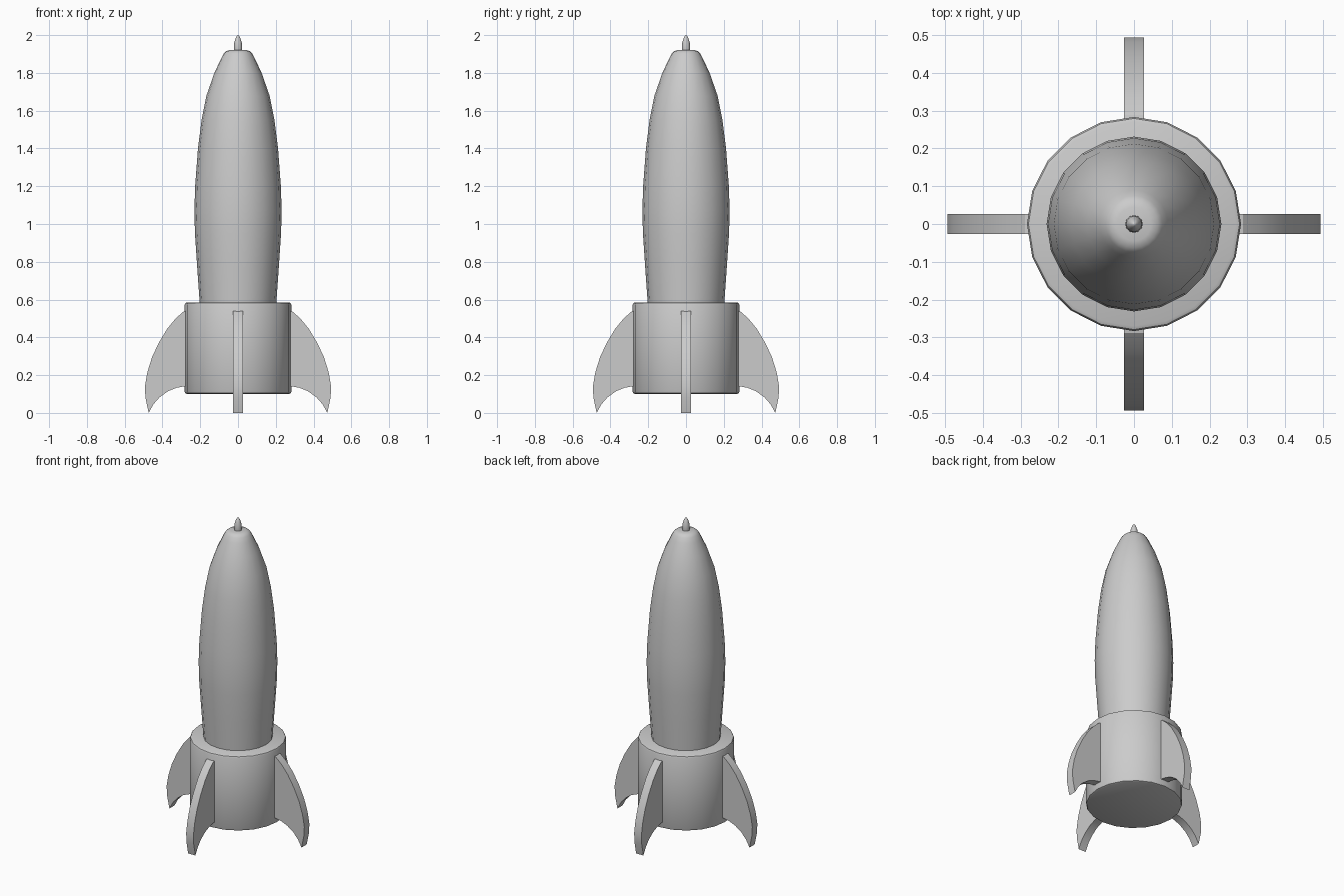
import bpy, bmesh, math
from mathutils import Matrix

if "Cube" in bpy.data.objects:
    bpy.data.objects.remove(bpy.data.objects["Cube"])

SIDES = 20


def finish(name, bm, angle):
    bmesh.ops.recalc_face_normals(bm, faces=bm.faces)
    mesh = bpy.data.meshes.new(name)
    bm.to_mesh(mesh)
    bm.free()
    ob = bpy.data.objects.new(name, mesh)
    bpy.context.collection.objects.link(ob)
    bpy.ops.object.select_all(action='DESELECT')
    ob.select_set(True)
    bpy.context.view_layer.objects.active = ob
    bpy.ops.object.shade_smooth_by_angle(angle=math.radians(angle))
    return ob


def lathe(name, profile, angle=40):
    """Closed solid of revolution from (radius, z) points, bottom to top."""
    bm = bmesh.new()
    rings = []
    for r, z in profile:
        rings.append([bm.verts.new((r * math.cos(2 * math.pi * i / SIDES),
                                    r * math.sin(2 * math.pi * i / SIDES), z))
                      for i in range(SIDES)])
    for a, b in zip(rings, rings[1:]):
        for i in range(SIDES):
            j = (i + 1) % SIDES
            bm.faces.new((a[i], a[j], b[j], b[i]))
    bm.faces.new(rings[0])
    bm.faces.new(rings[-1])
    return finish(name, bm, angle)


def fin(name, outline, thickness, turn):
    """Extruded (radius, z) outline turned about the rocket axis."""
    bm = bmesh.new()
    face = bm.faces.new([bm.verts.new((r, -thickness / 2, z)) for r, z in outline])
    side = bmesh.ops.extrude_face_region(bm, geom=[face])
    verts = [v for v in side['geom'] if isinstance(v, bmesh.types.BMVert)]
    bmesh.ops.translate(bm, verts=verts, vec=(0, thickness, 0))
    bmesh.ops.transform(bm, matrix=Matrix.Rotation(turn, 4, 'Z'), verts=bm.verts)
    return finish(name, bm, 30)


# Main hull, tapering to a rounded nose
lathe("hull", [(0.202, 0.57), (0.216, 0.77), (0.228, 0.95), (0.231, 1.07), (0.227, 1.20),
               (0.212, 1.40), (0.193, 1.55), (0.167, 1.68), (0.125, 1.80), (0.09, 1.875),
               (0.075, 1.903), (0.063, 1.915), (0.045, 1.921)], 50)

# Nose spike
lathe("nose_spike", [(0.020, 1.91), (0.0225, 1.935), (0.020, 1.96),
                     (0.013, 1.983), (0.006, 1.997), (0.001, 2.0)], 50)

# Engine collar with softened rims
lathe("engine_collar", [(0.270, 0.10), (0.279, 0.104), (0.283, 0.113),
                        (0.283, 0.572), (0.279, 0.581), (0.270, 0.585)], 40)

# Four curved fins
outline = [(0.27, 0.54), (0.288, 0.537), (0.33, 0.50), (0.375, 0.445), (0.42, 0.37),
           (0.455, 0.295), (0.48, 0.215), (0.493, 0.14), (0.49, 0.08), (0.473, 0.0),
           (0.448, 0.045), (0.415, 0.083), (0.37, 0.115), (0.325, 0.133), (0.27, 0.143)]
for i, label in enumerate(("right", "back", "left", "front")):
    fin(label + "_fin", outline, 0.052, i * math.pi / 2)
